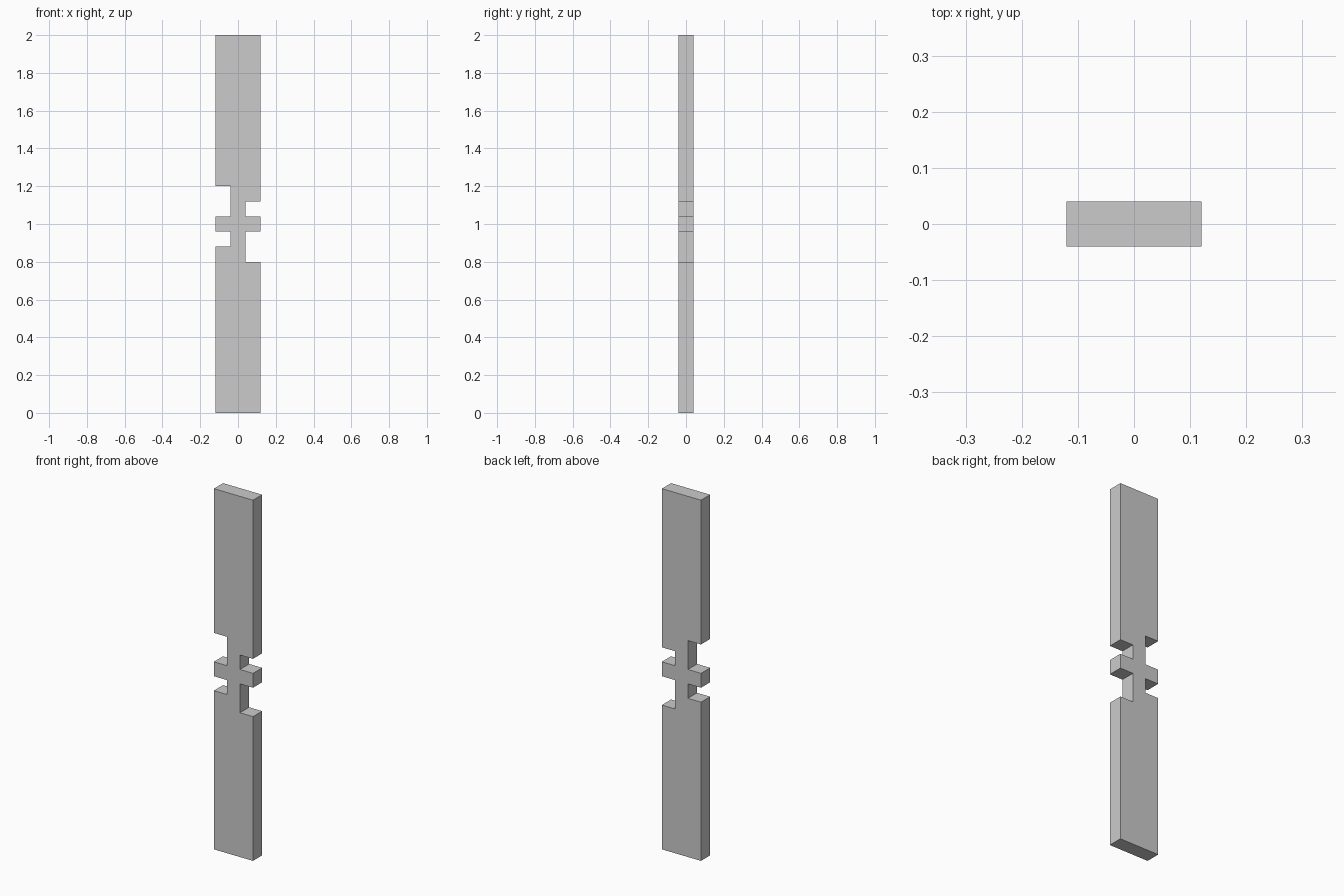
import bpy, bmesh

if "Cube" in bpy.data.objects:
    bpy.data.objects.remove(bpy.data.objects["Cube"])

W, NECK, DEPTH, H = 0.12, 0.04, 0.08, 2.0

# Right-hand edge of the notched plank, bottom to top (x, z)
right = [(W, 0), (W, 0.80), (NECK, 0.80), (NECK, 0.96), (W, 0.96),
         (W, 1.04), (NECK, 1.04), (NECK, 1.12), (W, 1.12), (W, H)]
# Left-hand edge is the same edge turned half a revolution about the centre
left = [(-x, H - z) for x, z in right]

# Extrude the outline through the thickness
bm = bmesh.new()
face = bm.faces.new([bm.verts.new((x, -DEPTH / 2, z)) for x, z in right + left])
ext = bmesh.ops.extrude_face_region(bm, geom=[face])
bmesh.ops.translate(bm, vec=(0, DEPTH, 0),
                    verts=[g for g in ext["geom"] if isinstance(g, bmesh.types.BMVert)])
bmesh.ops.recalc_face_normals(bm, faces=bm.faces)

mesh = bpy.data.meshes.new("notched_plank")
bm.to_mesh(mesh)
bm.free()
bpy.context.collection.objects.link(bpy.data.objects.new("notched_plank", mesh))
